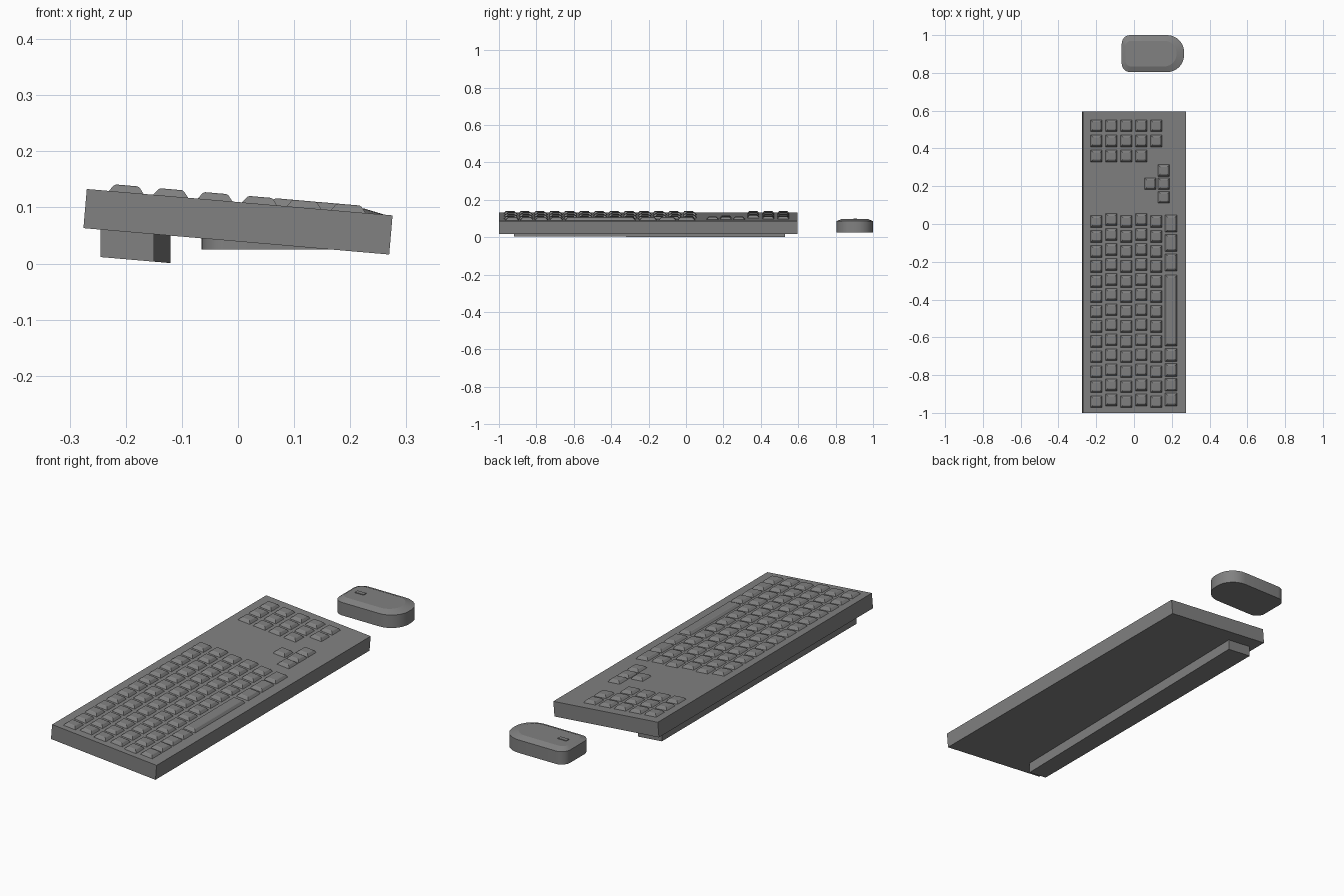
import bpy, bmesh, math
from mathutils import Matrix, Vector

cube = bpy.data.objects.get("Cube")
if cube:
    bpy.data.objects.remove(cube, do_unlink=True)

grey = bpy.data.materials.new("mid_grey")
grey.use_nodes = True
COLOR = (0.22, 0.22, 0.22, 1)
grey.diffuse_color = COLOR
grey.node_tree.nodes["Principled BSDF"].inputs["Base Color"].default_value = COLOR

# The board leans down towards +x
TILT = Matrix.Translation((0, 0, 0.0745)) @ Matrix.Rotation(math.radians(4.93), 4, 'Y')


def finish(bm, name, matrix=None):
    bmesh.ops.recalc_face_normals(bm, faces=bm.faces)
    mesh = bpy.data.meshes.new(name)
    bm.to_mesh(mesh)
    bm.free()
    mesh.materials.append(grey)
    obj = bpy.data.objects.new(name, mesh)
    bpy.context.collection.objects.link(obj)
    if matrix:
        obj.matrix_world = matrix
    return obj


def loft(bm, rings):
    """Skin a stack of equal point rings and cap both ends."""
    loops = [[bm.verts.new(p) for p in ring] for ring in rings]
    for low, high in zip(loops, loops[1:]):
        for i in range(len(low)):
            j = (i + 1) % len(low)
            bm.faces.new((low[i], low[j], high[j], high[i]))
    bm.faces.new(loops[0][::-1])
    bm.faces.new(loops[-1])


def rect(x, y, w, d, z):
    return [(x + sx * w / 2, y + sy * d / 2, z)
            for sx, sy in ((-1, -1), (1, -1), (1, 1), (-1, 1))]


# Board
bm = bmesh.new()
loft(bm, [rect(0, -0.2025, 0.547, 1.595, z) for z in (-0.035, 0.035)])
finish(bm, "keyboard_body", TILT)


# Keycaps: bevelled blocks with a slim crowned top
def key(bm, x, y, depth=0.064):
    steps = ((0, 0.034), (0.018, 0.0455), (0.026, 0.0475))
    loft(bm, [rect(x, y, 0.064 - s, depth - s, z) for s, z in steps])


PITCH = 0.0796
COLUMNS = [-0.203 + 0.0795 * i for i in range(5)]

bm = bmesh.new()
for i, x in enumerate(COLUMNS):
    for n in range(13):
        key(bm, x, 0.014 + 0.01 * (i % 2) - PITCH * n)
finish(bm, "main_keys", TILT)

bm = bmesh.new()
for y, count in ((0.52, 5), (0.44, 5), (0.36, 4)):
    for x in COLUMNS[:count]:
        key(bm, x, y)
finish(bm, "number_keys", TILT)

bm = bmesh.new()
for x, y in ((0.155, 0.283), (0.083, 0.213), (0.155, 0.213), (0.155, 0.142)):
    key(bm, x, y)
finish(bm, "arrow_keys", TILT)

bm = bmesh.new()
for y in (0.002, -0.1, -0.203):
    key(bm, 0.194, y, 0.092)
for n in range(4):
    key(bm, 0.194, -0.694 - 0.0785 * n, 0.07)
finish(bm, "bottom_row_keys", TILT)

bm = bmesh.new()
key(bm, 0.194, -0.458, 0.375)
finish(bm, "space_bar", TILT)

# Rear foot: a long bar, slightly wider at one end
plan = [(-0.245, -0.92), (-0.15, -0.92), (-0.12, 0.53), (-0.245, 0.53)]
bm = bmesh.new()
loft(bm, [[(x, y, base - 0.086 * x) for x, y in plan] for base in (-0.0095, 0.042)])
finish(bm, "rear_foot")


# Mouse
def mouse_ring(x0, x1, half, r0, r1, z):
    """Rounded outline: r0 rounds the blunt end, r1 the round end."""
    corners = ((x1 - r1, half - r1, r1, 0), (x0 + r0, half - r0, r0, 90),
               (x0 + r0, r0 - half, r0, 180), (x1 - r1, r1 - half, r1, 270))
    ring = []
    for cx, cy, r, start in corners:
        for k in range(9):
            a = math.radians(start + k * 90 / 8)
            ring.append((cx + r * math.cos(a), 0.902 + cy + r * math.sin(a), z))
    return ring


bm = bmesh.new()
loft(bm, [mouse_ring(-0.065, 0.265, 0.098, 0.045, 0.09, 0.025),
          mouse_ring(-0.065, 0.265, 0.098, 0.045, 0.09, 0.086),
          mouse_ring(-0.045, 0.225, 0.068, 0.03, 0.065, 0.098)])
mouse = finish(bm, "mouse_body")
bpy.ops.object.select_all(action='DESELECT')
mouse.select_set(True)
bpy.context.view_layer.objects.active = mouse
bpy.ops.object.shade_smooth_by_angle(angle=math.radians(14))

bm = bmesh.new()
loft(bm, [rect(0.006, 0.905, 0.045, 0.02, z) for z in (0.09, 0.101)])
finish(bm, "mouse_wheel")
